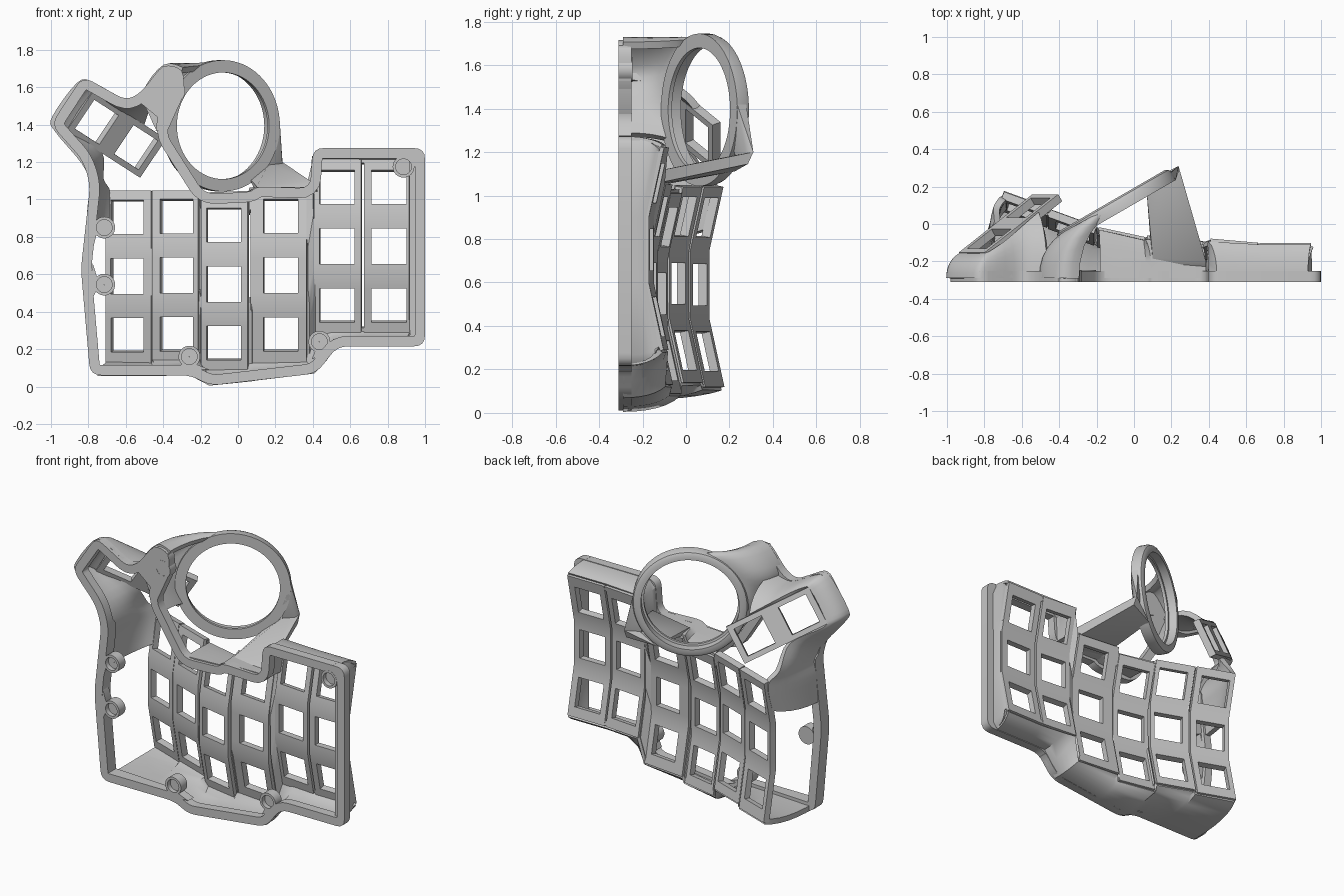
import bpy, bmesh, math
from mathutils import Vector

if "Cube" in bpy.data.objects:
    bpy.data.objects.remove(bpy.data.objects["Cube"])

MAT = bpy.data.materials.new("light_grey")
MAT.diffuse_color = (0.56, 0.56, 0.56, 1)
MAT.use_nodes = True
MAT.node_tree.nodes["Principled BSDF"].inputs["Base Color"].default_value = MAT.diffuse_color
FLOOR = -0.31


def finish(name, bm, thick=0, offset=-1.0, angle=32):
    """Turn a bmesh into a solid, neatly shaded object."""
    me = bpy.data.meshes.new(name)
    bm.to_mesh(me)
    bm.free()
    ob = bpy.data.objects.new(name, me)
    bpy.context.collection.objects.link(ob)
    bpy.context.view_layer.objects.active = ob
    ob.select_set(True)
    if thick:
        mod = ob.modifiers.new("wall", "SOLIDIFY")
        mod.thickness, mod.offset, mod.use_even_offset = thick, offset, False
        bpy.ops.object.modifier_apply(modifier=mod.name)
    bm = bmesh.new()
    bm.from_mesh(me)
    bmesh.ops.recalc_face_normals(bm, faces=bm.faces)
    bm.to_mesh(me)
    bm.free()
    me.materials.append(MAT)
    bpy.ops.object.shade_smooth_by_angle(angle=math.radians(angle))
    ob.select_set(False)
    return ob


def grid(rows, skip=(), closed=False):
    """Quad sheet through rows of points; skip holds (row, column) cells left open."""
    bm = bmesh.new()
    vs = [[bm.verts.new(p) for p in r] for r in rows]
    n = len(rows[0])
    for i in range(len(rows) - (0 if closed else 1)):
        j2 = (i + 1) % len(rows)
        for j in range(n - 1):
            if (i, j) not in skip:
                bm.faces.new((vs[i][j], vs[j2][j], vs[j2][j + 1], vs[i][j + 1]))
    return bm


def smooth_path(pts, n=4):
    """Catmull-Rom resampling."""
    pts = [Vector(p) for p in pts]
    out = []
    for i in range(len(pts) - 1):
        a, b, c, d = pts[max(i - 1, 0)], pts[i], pts[i + 1], pts[min(i + 2, len(pts) - 1)]
        for k in range(n):
            t = k / n
            out.append(0.5 * (2 * b + (c - a) * t + (2 * a - 5 * b + 4 * c - d) * t * t
                              + (3 * b - a - 3 * c + d) * t ** 3))
    return out + [pts[-1]]


def skin(name, pairs, thick=0.035, smooth=False, start=-0.29):
    """Curved wall from the base outline (x, z) up to edge points (x, y, z)."""
    lo = [Vector((b[0], start, b[1])) for b, t in pairs]
    hi = [Vector(t) for b, t in pairs]
    if smooth:
        lo, hi = smooth_path(lo), smooth_path(hi)
    rows = []
    for a, c in zip(lo, hi):
        m = Vector((a.x, a.y + (c.y - a.y) * 0.7, a.z))
        rows.append([a * (1 - t) ** 2 + m * 2 * t * (1 - t) + c * t * t
                     for t in [k / 6 for k in range(7)]])
    finish(name, grid(rows), thick, 0.0, 40)


def rounded(pts, r=0.06):
    """Round every corner of a closed 2D outline."""
    out = []
    n = len(pts)
    for i in range(n):
        p, a, b = Vector(pts[i]), Vector(pts[i - 1]), Vector(pts[(i + 1) % n])
        s = p + (a - p).normalized() * min(r, (a - p).length * 0.45)
        e = p + (b - p).normalized() * min(r, (b - p).length * 0.45)
        out += [s * (1 - t) ** 2 + p * 2 * t * (1 - t) + e * t * t for t in (0, .25, .5, .75, 1)]
    return out


def hull(name, pts):
    bm = bmesh.new()
    for p in pts:
        bm.verts.new(p)
    bmesh.ops.convex_hull(bm, input=bm.verts)
    finish(name, bm)


# base rim following the outer outline
OUTLINE = [(-.79, .06), (-.25, .06), (-.15, .005), (.42, .07), (.53, .215), (1, .215), (1, 1.275),
           (.40, 1.275), (.385, 1.06), (.1, 1.07), (.07, 1.04), (-.18, 1.03), (-.39, 1.36),
           (-.29, 1.55), (-.29, 1.70), (-.40, 1.725), (-.52, 1.57), (-.60, 1.53), (-.83, 1.66),
           (-1.0, 1.40), (-.83, 1.21), (-.79, 1.08), (-.84, .63)]
loop = rounded(OUTLINE)
rim = []
for i, p in enumerate(loop):
    d = (loop[(i + 1) % len(loop)] - loop[i - 1]).normalized()
    q = p + Vector((-d.y, d.x)) * 0.055
    top = -.225 if p.x < -.7 and p.y < 1.1 else -.25
    rim.append([(p.x, FLOOR, p.y), (p.x, top, p.y), (q.x, top, q.y),
                (q.x, FLOOR, q.y), (p.x, FLOOR, p.y)])
bm = grid(rim, closed=True)
bmesh.ops.remove_doubles(bm, verts=bm.verts, dist=1e-5)
finish("base_rim", bm)

# key columns: x0, x1, window centre x, window half width, middle y, tilt, bottom z, middle z, top z
COLS = [(-.695, -.452, -.578, .088, .065, 20, .12, .59, 1.04),
        (-.445, -.200, -.315, .089, -.035, 20, .14, .595, 1.04),
        (-.188, .060, -.068, .092, -.110, 12, .09, .548, 1.01),
        (.072, .370, .233, .092, -.145, 6, .13, .595, 1.05),
        (.410, .662, .533, .093, -.158, 5, .29, .75, 1.22),
        (.674, .945, .808, .093, -.170, 0, .29, .75, 1.22)]


def surf(i, x, z):
    """Point on the key surface: three flat facets bent into a bowl."""
    c = COLS[i]
    rise = max(0, abs(z - c[7]) - 0.155) * 0.22
    return Vector((x, c[4] + rise - (x - c[2]) * math.tan(math.radians(c[5])), z))


for i, c in enumerate(COLS):
    m = c[7]
    zs = [c[6], m - .398, m - .216, m - .155, m - .095, m + .095, m + .155, m + .216, m + .398, c[8]]
    xs = [c[0], c[2] - c[3], c[2] + c[3], c[1]]
    rows = [[surf(i, x, z) for z in zs] for x in xs]
    finish(f"key_column_{i + 1}", grid(rows, {(1, 1), (1, 4), (1, 7)}), 0.042, 1.0)

# step walls joining neighbouring columns, leaving thin slits
for i, spans in enumerate([[(0, 1)], [(0, .42), (.92, 1)], [(0, .38), (.9, 1)], [(0, 1)],
                           [(0, .03), (.97, 1)]]):
    for k, (a, b) in enumerate(spans):
        A, B = COLS[i], COLS[i + 1]
        rows = [[], []]
        for s in range(13):
            t = a + (b - a) * s / 12
            rows[0].append(surf(i, A[1], A[6] + (A[8] - A[6]) * t) - Vector((0, .02, 0)))
            rows[1].append(surf(i + 1, B[0], B[6] + (B[8] - B[6]) * t) - Vector((0, .02, 0)))
        finish(f"column_step_{i + 1}_{k + 1}", grid(rows), 0.035, 0.0)


# column corners, sunk by half a wall so the skins end flush with the key surface
def at(i, x, z):
    return surf(i, x, z) - Vector((0, .017, 0))


def low(i, side):
    return at(i, COLS[i][side], COLS[i][6])


def high(i, side):
    return at(i, COLS[i][side], COLS[i][8])


# outer walls around the key field
skin("bottom_wall", [((-.75, .075), low(0, 0)), ((-.46, .075), low(0, 1)), ((-.44, .075), low(1, 0)),
                     ((-.25, .075), low(1, 1)), ((-.15, .022), low(2, 0)), ((.07, .045), low(2, 1)),
                     ((.10, .05), low(3, 0)), ((.40, .085), low(3, 1)), ((.46, .15), low(4, 0)),
                     ((.52, .23), at(4, .5, .29)), ((.66, .235), low(4, 1)),
                     ((.69, .235), low(5, 0)), ((.92, .235), low(5, 1))])
skin("right_wall", [((.91, .235), low(5, 1)), ((.935, .27), at(5, .928, .30)),
                    ((.935, .60), at(5, .928, .60)), ((.935, .90), at(5, .928, .90)),
                    ((.935, 1.2), at(5, .928, 1.21)), ((.91, 1.255), high(5, 1))])
skin("upper_right_wall", [((.93, 1.255), high(5, 1)), ((.69, 1.255), high(5, 0)),
                          ((.66, 1.255), high(4, 1)), ((.45, 1.255), high(4, 0)),
                          ((.415, 1.22), at(4, .41, 1.2)), ((.405, 1.05), at(4, .41, 1.04))])
skin("upper_middle_wall", [((.385, 1.05), high(3, 1)), ((.1, 1.05), high(3, 0)),
                           ((.07, 1.03), high(2, 1)), ((-.18, 1.02), high(2, 0))])

# thumb key plate
O = Vector((-.66, -.015, 1.353))
U = Vector((.21, .166, -.135)).normalized()
V = Vector((-.555, 0, -.83)).normalized()


def thumb(u, v):
    return O + U * u + V * v


us, vs = [-.28, -.243, -.057, .057, .243, .28], [-.125, -.093, .093, .125]
finish("thumb_plate", grid([[thumb(u, v) for v in vs] for u in us], {(1, 1), (3, 1)}), 0.045, 0.0)

# housing flowing round the thumb keys and down to the first column
skin("thumb_housing", [((-.46, 1.55), thumb(.12, -.125)), ((-.60, 1.52), thumb(-.06, -.125)),
                       ((-.78, 1.61), thumb(-.24, -.125)), ((-.85, 1.61), thumb(-.28, -.10)),
                       ((-.975, 1.44), thumb(-.28, .09)), ((-.965, 1.375), thumb(-.25, .125)),
                       ((-.82, 1.20), thumb(-.02, .125)), ((-.77, 1.08), (-.735, .085, 1.11)),
                       ((-.785, .98), (-.695, .14, 1.03)), ((-.80, .80), (-.695, .09, .84))],
     smooth=True)

# tilted ring
C, T = Vector((-.1, .095, 1.394)), math.radians(30)
RU, RN = Vector((math.cos(T), math.sin(T), 0)), Vector((-math.sin(T), math.cos(T), 0))


def ring(deg, r, h):
    a = math.radians(deg)
    return C + RU * r * math.cos(a) + Vector((0, 0, r * math.sin(a))) + RN * h


PROFILE = [(.298, .035), (.328, .035), (.344, .026), (.351, .008), (.351, -.04), (.285, -.04),
           (.285, -.02), (.298, -.018), (.298, .035)]
bm = grid([[ring(k * 5, r, h) for r, h in PROFILE] for k in range(72)], closed=True)
bmesh.ops.remove_doubles(bm, verts=bm.verts, dist=1e-5)
finish("ring", bm)

# skirt carrying the left of the ring, and the arm carrying its right
skin("ring_skirt", [(b, ring(a, .333, 0)) for a, b in
                    [(80, (-.30, 1.69)), (110, (-.39, 1.705)), (138, (-.49, 1.57)),
                     (165, (-.45, 1.44)), (190, (-.41, 1.36)), (207, (-.36, 1.28))]], smooth=True)
tip = [(.16, .235, 1.13), (.24, .285, 1.145), (.238, .31, 1.20), (.165, .25, 1.19)]
hull("ring_arm", tip + [(.10, -.24, 1.025), (.385, -.26, 1.03), (.385, -.2, 1.10), (.10, -.18, 1.07),
                        ring(-54, .35, .03), ring(-54, .35, -.03)])
hull("ring_corner", tip + [ring(a, r, h) for a, r in ((4, .351), (-12, .351), (-22, .32))
                           for h in (.008, -.04)])

# flat joint between ring, thumb housing and rim
plate = [(-.55, 1.54), (-.40, 1.715), (-.30, 1.69), (-.29, 1.56), (-.38, 1.36), (-.44, 1.37), (-.43, 1.44)]
bm = bmesh.new()
f = bm.faces.new([bm.verts.new((x, FLOOR, z)) for x, z in plate])
g = bmesh.ops.extrude_face_region(bm, geom=[f])["geom"]
bmesh.ops.translate(bm, verts=[v for v in g if isinstance(v, bmesh.types.BMVert)], vec=(0, .06, 0))
finish("joint_plate", bm)

# screw bosses with blind holes, and flared webs tying them to the rim
for k, (x, z, wx, wz, w) in enumerate([
        (.885, 1.175, .95, 1.24, .05), (.435, .24, .46, .17, .07), (-.26, .16, -.26, .09, .11),
        (-.715, .545, -.785, .55, .11), (-.715, .85, -.775, .85, .11), (-.34, 1.58, 0, 0, 0)]):
    rows = []
    for s in range(32):
        a = s * math.tau / 32
        rows.append([(x + r * math.cos(a), y, z + r * math.sin(a)) for r, y in
                     [(.001, -.245), (.058, -.245), (.058, FLOOR - .001), (.042, FLOOR - .001),
                      (.042, -.28), (.001, -.28)]])
    finish(f"screw_boss_{k + 1}", grid(rows, closed=True))
    if wx:
        d = Vector((wx - x, wz - z)).normalized()
        n = Vector((-d.y, d.x))
        near = Vector((x, z)) + d * .042
        far = Vector((wx, wz))
        hull(f"boss_web_{k + 1}", [(p.x, y, p.y) for y in (FLOOR, -.25) for p in
                                   (near + n * .04, near - n * .04, far + n * w, far - n * w)])
